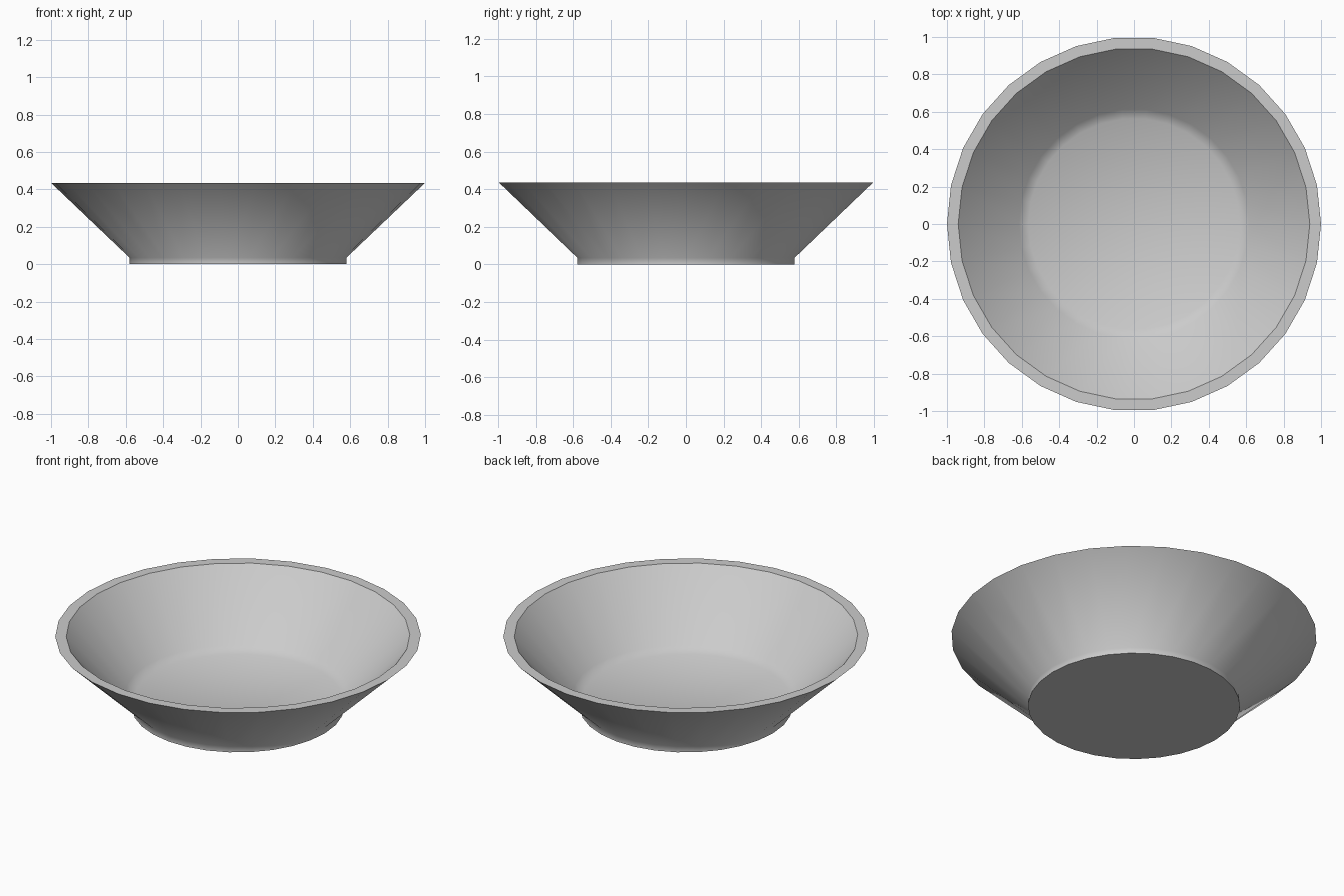
import bpy, bmesh
from math import cos, sin, tau

if "Cube" in bpy.data.objects:
    bpy.data.objects.remove(bpy.data.objects["Cube"])

SIDES = 30
# (radius, height) from underside, up the outside, over the rim, down inside
PROFILE = [(0.58, 0), (0.58, 0.035), (1, 0.435), (0.94, 0.435), (0.615, 0.09), (0.565, 0.06)]
SHARP_RINGS = (0, 2, 3)  # foot edge and both rim edges

bm = bmesh.new()
rings = [[bm.verts.new((r * cos(tau * i / SIDES), r * sin(tau * i / SIDES), z))
          for i in range(SIDES)] for r, z in PROFILE]

# Walls and rim
for a, b in zip(rings, rings[1:]):
    for i in range(SIDES):
        j = (i + 1) % SIDES
        bm.faces.new((a[i], a[j], b[j], b[i]))

# Underside and inner floor
bm.faces.new(rings[0][::-1])
bm.faces.new(rings[-1])

# Smooth shading with crisp rim and foot
for f in bm.faces:
    f.smooth = True
for k in SHARP_RINGS:
    for i in range(SIDES):
        bm.edges.get((rings[k][i], rings[k][(i + 1) % SIDES])).smooth = False

mesh = bpy.data.meshes.new("bowl")
bm.to_mesh(mesh)
bm.free()
bowl = bpy.data.objects.new("bowl", mesh)
bpy.context.collection.objects.link(bowl)
